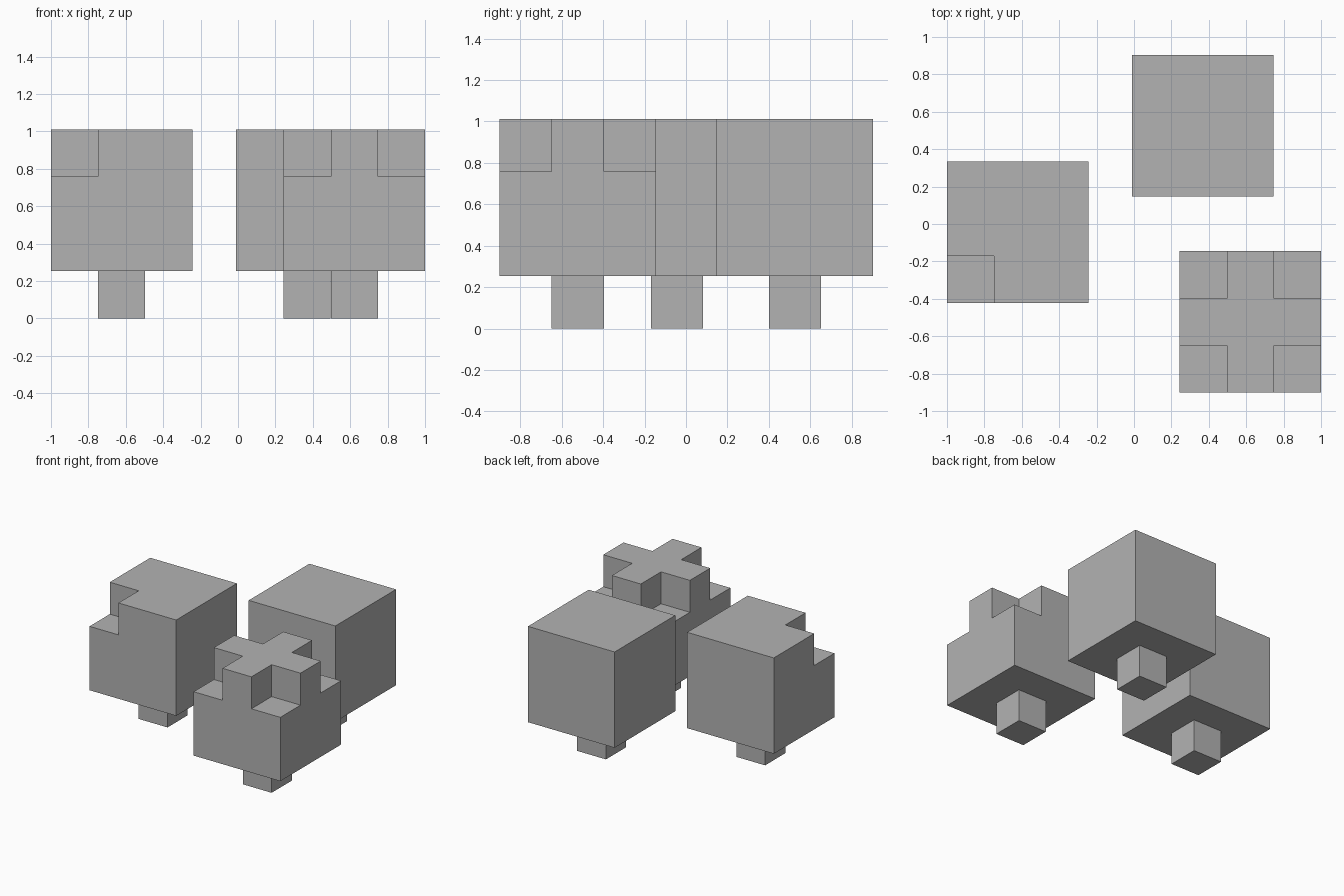
import bpy
import bmesh
from mathutils import Matrix, Vector

default = bpy.data.objects.get("Cube")
if default:
    bpy.data.objects.remove(default, do_unlink=True)

U = 0.252            # one block; a crown is three blocks wide
BASE = 0.255         # underside of the crowns

grey = bpy.data.materials.new("plain grey")
grey.use_nodes = True
grey.diffuse_color = (0.45, 0.45, 0.45, 1)
grey.node_tree.nodes["Principled BSDF"].inputs["Base Color"].default_value = (0.45, 0.45, 0.45, 1)


def box(name, centre, size):
    bm = bmesh.new()
    bmesh.ops.create_cube(bm, size=1, matrix=Matrix.Translation(centre)
                          @ Matrix.Diagonal((*size, 1)))
    mesh = bpy.data.meshes.new(name)
    bm.to_mesh(mesh)
    bm.free()
    mesh.materials.append(grey)
    obj = bpy.data.objects.new(name, mesh)
    bpy.context.collection.objects.link(obj)
    return obj


def tree(name, x, y, notches=()):
    """Cubic crown on a short trunk, with one-block notches at top corners."""
    box(name + "_trunk", (x, y, BASE / 2), (U, U, BASE))
    crown = box(name + "_crown", (x, y, BASE + 1.5 * U), (3 * U, 3 * U, 3 * U))
    for sx, sy in notches:
        # The cutter overshoots the outer corner so the cut is clean
        centre = Vector((x + sx * U, y + sy * U, BASE + 2.5 * U)) + Vector((sx, sy, 1)) * U / 2
        cutter = box(name + "_notch_cutter", centre, (2 * U, 2 * U, 2 * U))
        cutter.hide_render = True
        cutter.hide_set(True)
        cut = crown.modifiers.new("Notch", "BOOLEAN")
        cut.object = cutter
        cut.operation = "DIFFERENCE"
        cut.solver = "EXACT"


tree("left_notched_tree", -0.622, -0.044, [(-1, -1)])
tree("back_plain_tree", 0.368, 0.526)
tree("front_cross_tree", 0.622, -0.523, [(sx, sy) for sx in (-1, 1) for sy in (-1, 1)])
